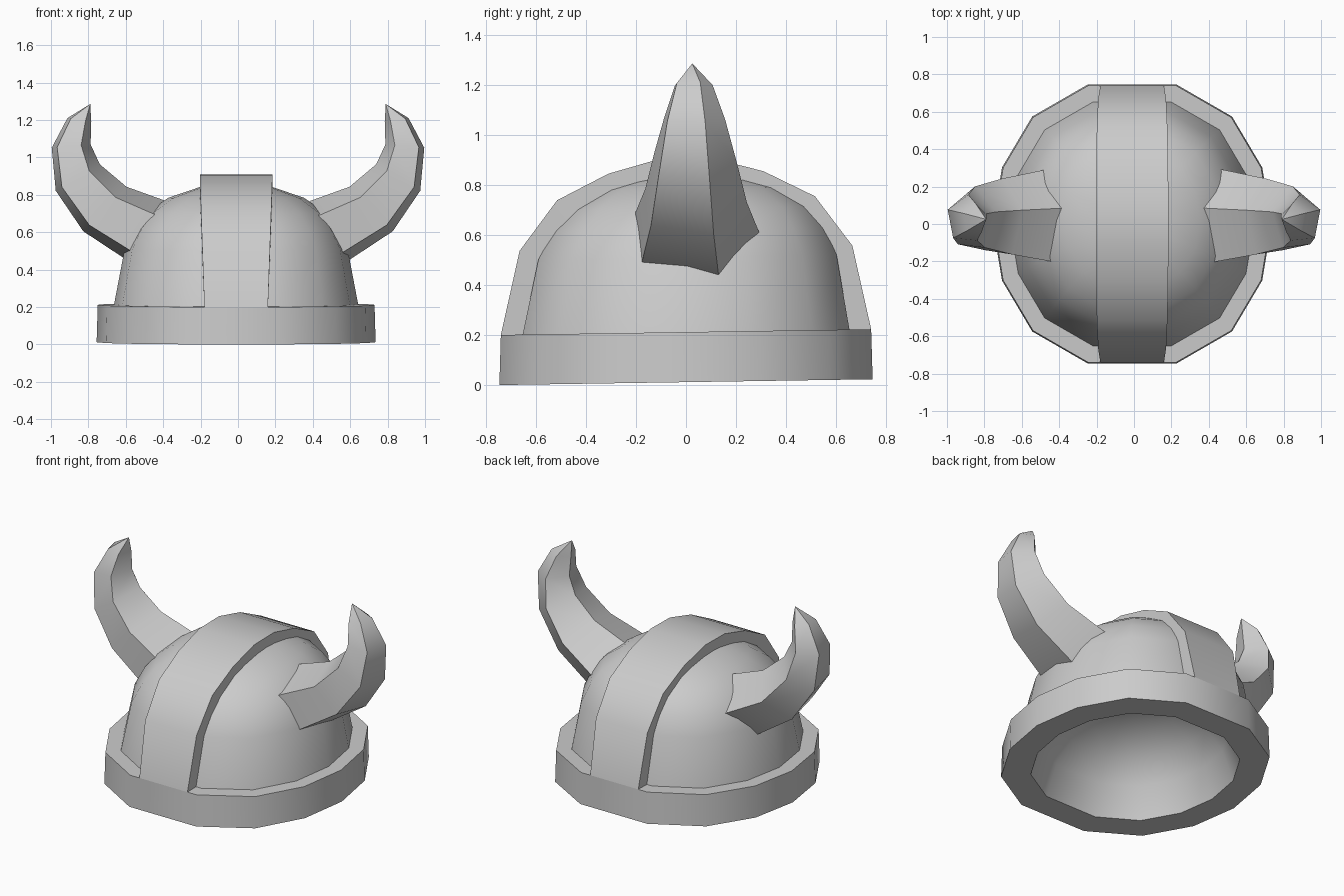
import bpy
import bmesh
import math

if "Cube" in bpy.data.objects:
    bpy.data.objects.remove(bpy.data.objects["Cube"], do_unlink=True)

# One plain grey for the whole helmet
grey = bpy.data.materials.new("plain grey")
grey.use_nodes = True
GREY = (0.6, 0.6, 0.6, 1)
grey.diffuse_color = GREY
grey.node_tree.nodes["Principled BSDF"].inputs["Base Color"].default_value = GREY


def seat(p):
    """The helmet sits slightly higher at the back and a touch to one side."""
    x, y, z = p
    return (x - 0.01, y, z + 0.0155 * (y + 0.74))


def loft(name, rings, cap_start=False, cap_end=False):
    """Skin a list of equal closed rings; the last may be a single point."""
    bm = bmesh.new()
    rows = [[bm.verts.new(p) for p in ring] for ring in rings]
    for a, b in zip(rows, rows[1:]):
        n = len(a)
        for i in range(n):
            j = (i + 1) % n
            if len(b) == 1:
                bm.faces.new((a[i], a[j], b[0]))
            else:
                bm.faces.new((a[i], a[j], b[j], b[i]))
    if cap_start:
        bm.faces.new(rows[0][::-1])
    if cap_end:
        bm.faces.new(rows[-1])
    bmesh.ops.recalc_face_normals(bm, faces=bm.faces[:])
    mesh = bpy.data.meshes.new(name)
    bm.to_mesh(mesh)
    bm.free()
    mesh.materials.append(grey)
    obj = bpy.data.objects.new(name, mesh)
    bpy.context.collection.objects.link(obj)
    bpy.ops.object.select_all(action='DESELECT')
    obj.select_set(True)
    bpy.context.view_layer.objects.active = obj
    bpy.ops.object.shade_smooth_by_angle(angle=math.radians(38))
    return obj


# Fourteen-sided plan outline shared by the dome and the rim
quarter = [(0.69, 0.30), (0.53, 0.57), (0.235, 0.74)]
half = [(0.74, 0)] + quarter + [(-x, y) for x, y in reversed(quarter)]
outline = half + [(-x, -y) for x, y in half]


def plan_ring(scale, z, back=0):
    return [seat((x * scale, y * scale + back, z)) for x, y in outline]


# Dome: outer shell over the crown, leaning back a little, then the hollow inside
outer = [(0.885, 0.19, 0), (0.805, 0.50, 0.006), (0.73, 0.61, 0.012), (0.64, 0.695, 0.018),
         (0.49, 0.772, 0.02), (0.26, 0.83, 0.02)]
inner = [(0.785, 0), (0.70, 0.19), (0.57, 0.32), (0.38, 0.41), (0.15, 0.45)]
loft("dome", [plan_ring(*r) for r in outer], cap_end=True)
lining = loft("dome_lining", [plan_ring(*r) for r in inner], cap_end=True)
lining.data.flip_normals()

# Rim band around the base
rim = [(0.785, 0), (1.008, 0), (1.0, 0.20), (0.86, 0.20)]
loft("rim_band", [plan_ring(*r) for r in rim])

# Crest strap running front to back over the crown
arc = [(0.74, 0.20), (0.665, 0.535), (0.515, 0.735), (0.31, 0.838), (0.10, 0.895)]
path = [(-y, z) for y, z in arc] + [(y, z) for y, z in reversed(arc)]
strap_rings = []
for y, z in path:
    w = 0.17 + 0.035 * (z - 0.2)
    yi, zi = y * 0.86, 0.2 + (z - 0.2) * 0.86
    strap_rings.append([seat(p) for p in ((-w, y, z), (w, y, z), (w, yi, zi), (-w, yi, zi))])
loft("crest_strap", strap_rings, cap_start=True, cap_end=True)

# Horns: five-sided sections as centre x, centre z, radius, lean angle, y width factor
sections = [(0.455, 0.585, 0.205, 123, 1.33), (0.715, 0.72, 0.175, 134, 1.25),
            (0.86, 0.89, 0.145, 149, 1.22), (0.895, 1.06, 0.11, 175, 1.2),
            (0.85, 1.20, 0.068, 189, 1.2)]
HORN_Y = 0.025
for label, side in (("left", 1), ("right", -1)):
    rings = []
    for cx, cz, r, lean, wide in sections:
        lean = math.radians(lean)
        ring = []
        for k in range(5):
            a = math.radians(13 + 72 * k)
            up = r * math.cos(a)
            ring.append((side * (cx + up * math.cos(lean)),
                         HORN_Y + wide * r * math.sin(a),
                         cz + up * math.sin(lean)))
        rings.append(ring)
    rings.append([(side * 0.79, HORN_Y, 1.285)])
    loft(label + "_horn", rings, cap_start=True)
